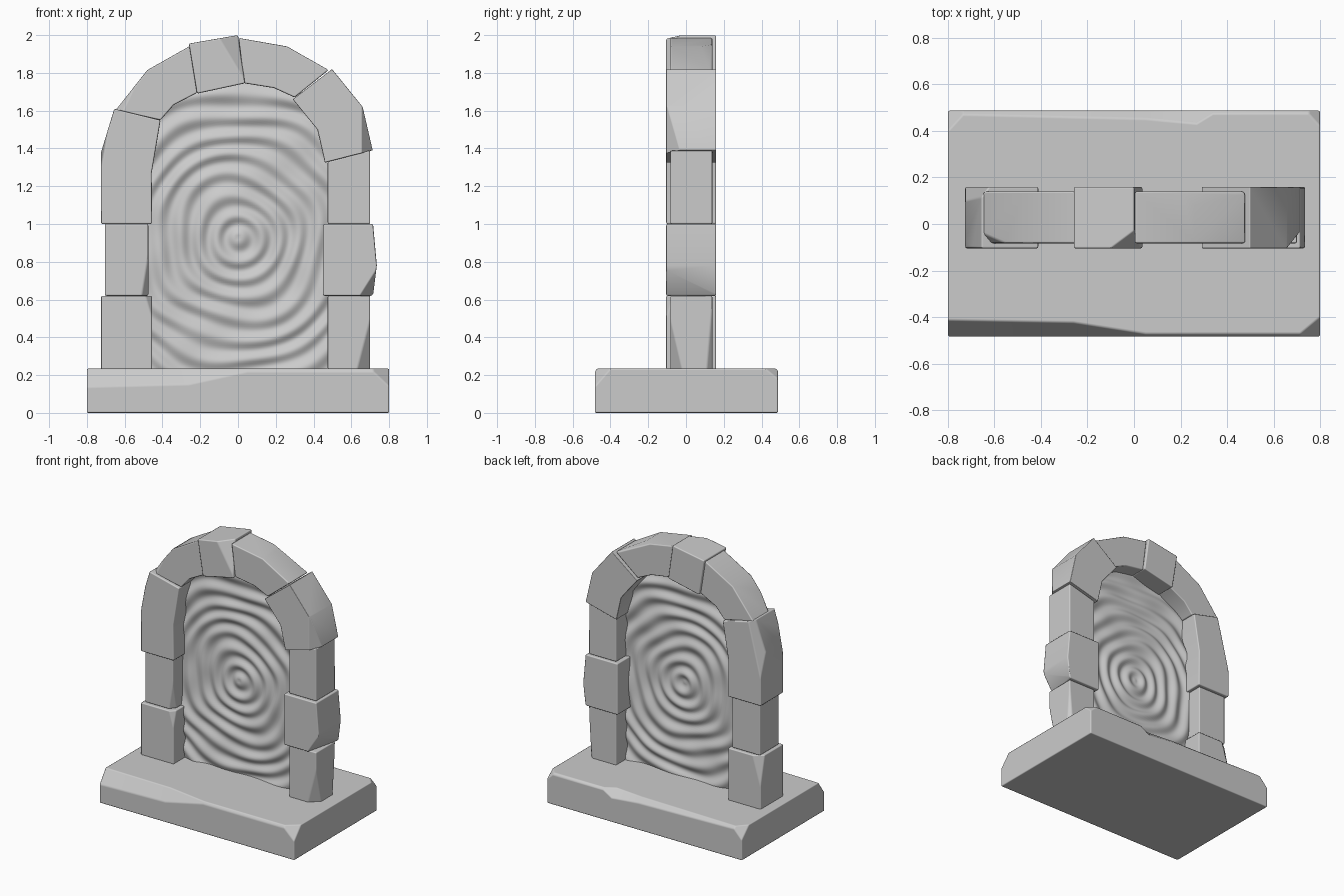
import bpy, bmesh, math
from mathutils import Vector

cube = bpy.data.objects.get("Cube")
if cube:
    bpy.data.objects.remove(cube, do_unlink=True)

stone = bpy.data.materials.new("stone_grey")
stone.use_nodes = True
COLOUR = (0.6, 0.6, 0.6, 1)
stone.diffuse_color = COLOUR
stone.node_tree.nodes["Principled BSDF"].inputs["Base Color"].default_value = COLOUR


def finish(name, bm, bevel=0.0):
    bmesh.ops.recalc_face_normals(bm, faces=bm.faces)
    mesh = bpy.data.meshes.new(name)
    bm.to_mesh(mesh)
    bm.free()
    mesh.materials.append(stone)
    ob = bpy.data.objects.new(name, mesh)
    bpy.context.collection.objects.link(ob)
    for p in mesh.polygons:
        p.use_smooth = True
    if bevel:
        mod = ob.modifiers.new("soft_edges", "BEVEL")
        mod.width = bevel
        mod.segments = 2
        mod.limit_method = "ANGLE"
        mod.angle_limit = math.radians(28)
        mod.harden_normals = True
    return ob


def chip(bm, a, b, c):
    """Slice off the corner lying beyond the plane through three points."""
    a, b, c = Vector(a), Vector(b), Vector(c)
    n = (b - a).cross(c - a).normalized()
    mid = sum((v.co for v in bm.verts), Vector()) / len(bm.verts)
    if n.dot(mid - a) > 0:
        n = -n
    bmesh.ops.bisect_plane(bm, geom=bm.verts[:] + bm.edges[:] + bm.faces[:],
                           plane_co=a, plane_no=n, clear_outer=True)
    bmesh.ops.holes_fill(bm, edges=[e for e in bm.edges if e.is_boundary], sides=0)


def block(name, outline, big, chips=()):
    """Front outline (x, z) extruded through the wall, then chipped."""
    y0, y1 = (-0.105, 0.16) if big else (-0.083, 0.14)
    bm = bmesh.new()
    face = bm.faces.new([bm.verts.new((x, y0, z)) for x, z in outline])
    ext = bmesh.ops.extrude_face_region(bm, geom=[face])
    for v in ext["geom"]:
        if isinstance(v, bmesh.types.BMVert):
            v.co.y = y1
    for points in chips:
        chip(bm, *points)
    finish(name, bm, 0.008)


def rect(x0, x1, z0, z1):
    return [(x0, z0), (x1, z0), (x1, z1), (x0, z1)]


# Plinth: cross-sections along x with worn front and back top edges
bm = bmesh.new()
TOP, FRONT, BACK = 0.235, -0.483, 0.487
rings = []
for x, f, b in [(-0.8, 0.07, 0.015), (-0.26, 0.06, 0.028), (0.05, 0.012, 0.035),
                (0.27, 0.012, 0.055), (0.34, 0.012, 0.012), (0.8, 0.012, 0.012)]:
    section = [(FRONT, 0), (BACK, 0), (BACK, TOP - b), (BACK - b, TOP),
               (FRONT + f, TOP), (FRONT, TOP - f * 1.4)]
    rings.append([bm.verts.new((x, y, z)) for y, z in section])
for r, s in zip(rings, rings[1:]):
    for i in range(6):
        j = (i + 1) % 6
        bm.faces.new((r[i], r[j], s[j], s[i]))
bm.faces.new(rings[0])
bm.faces.new(rings[-1])
chip(bm, (0.7, FRONT, TOP), (0.8, -0.4, TOP), (0.8, FRONT, 0.14))
chip(bm, (0.74, BACK, TOP), (0.8, 0.42, TOP), (0.8, BACK, 0.18))
chip(bm, (-0.72, BACK, TOP), (-0.8, 0.4, TOP), (-0.8, BACK, 0.15))
finish("plinth", bm, 0.008)

# Right jamb (-x)
block("right_jamb_lower", rect(-0.725, -0.455, 0.23, 0.62), True,
      [((-0.455, -0.07, 0.62), (-0.49, -0.105, 0.62), (-0.455, -0.105, 0.5)),
       ((-0.725, 0.11, 0.62), (-0.66, 0.16, 0.62), (-0.725, 0.16, 0.4))])
block("right_jamb_middle", rect(-0.705, -0.475, 0.62, 1.0), False,
      [((-0.51, -0.083, 0.62), (-0.475, -0.04, 0.62), (-0.475, -0.083, 0.84))])
block("right_springer", [(-0.725, 1.0), (-0.455, 1.0), (-0.457, 1.27), (-0.41, 1.55),
                         (-0.655, 1.61), (-0.725, 1.38)], True,
      [((-0.725, -0.105, 1.3), (-0.665, -0.105, 1.62), (-0.7, -0.02, 1.6)),
       ((-0.725, 0.16, 1.2), (-0.62, 0.16, 1.62), (-0.68, 0.08, 1.62))])

# Arch stones
block("right_arch_stone", [(-0.65, 1.6), (-0.41, 1.55), (-0.34, 1.63), (-0.215, 1.695),
                           (-0.25, 1.945), (-0.48, 1.815)], False,
      [((-0.65, -0.04, 1.6), (-0.61, -0.083, 1.6), (-0.52, -0.083, 1.79))])
block("keystone", [(-0.26, 1.955), (0, 2.0), (0.037, 1.745), (-0.217, 1.69)], True,
      [((-0.1, -0.105, 1.985), (0.002, -0.03, 2.0), (0.035, -0.105, 1.76))])
block("left_arch_stone", [(0.003, 1.985), (0.26, 1.94), (0.48, 1.815), (0.3, 1.67),
                          (0.19, 1.72), (0.033, 1.745)], False,
      [((0.2, 0.14, 1.95), (0.42, 0.14, 1.84), (0.3, 0.08, 1.92))])
block("left_haunch", [(0.498, 1.82), (0.66, 1.62), (0.713, 1.39), (0.46, 1.325),
                      (0.42, 1.5), (0.29, 1.66)], True,
      [((0.655, -0.105, 1.62), (0.655, -0.105, 1.375), (0.715, -0.03, 1.385))])

# Left jamb (+x)
block("left_jamb_upper", [(0.475, 1.0), (0.7, 1.0), (0.7, 1.39), (0.475, 1.33)], False)
block("left_jamb_middle", [(0.45, 0.62), (0.715, 0.62), (0.735, 0.78), (0.715, 1.0),
                           (0.45, 1.0)], True,
      [((0.735, -0.105, 0.76), (0.735, 0.16, 0.66), (0.71, 0.16, 0.62))])
block("left_jamb_lower", rect(0.475, 0.7, 0.23, 0.62), False,
      [((0.63, -0.083, 0.23), (0.7, -0.02, 0.23), (0.7, -0.083, 0.5)),
       ((0.67, 0.14, 0.23), (0.7, 0.11, 0.23), (0.7, 0.14, 0.6))])

# Rippling sheet filling the doorway, its rim buried in the stones
bm = bmesh.new()
COLS, ROWS = 100, 130
grid = []
for i in range(COLS + 1):
    x = -0.54 + 1.08 * i / COLS
    top = 1.25 + 0.57 * math.sqrt(1 - (x / 0.55) ** 2)
    column = []
    for j in range(ROWS + 1):
        z = 0.21 + (top - 0.21) * j / ROWS
        wobble = 0.014 * math.sin(9 * x + 5 * z) + 0.012 * math.sin(13 * z - 7 * x)
        r = math.hypot(x, z - 0.93) + wobble
        y = 0.02 - 0.01 * math.cos(r * math.tau / 0.11)
        y += 0.004 * math.sin(17 * x + 3) * math.sin(21 * z)
        column.append(bm.verts.new((x, y, z)))
    grid.append(column)
for a, b in zip(grid, grid[1:]):
    for j in range(ROWS):
        bm.faces.new((a[j], b[j], b[j + 1], a[j + 1]))
finish("rippling_sheet", bm)
